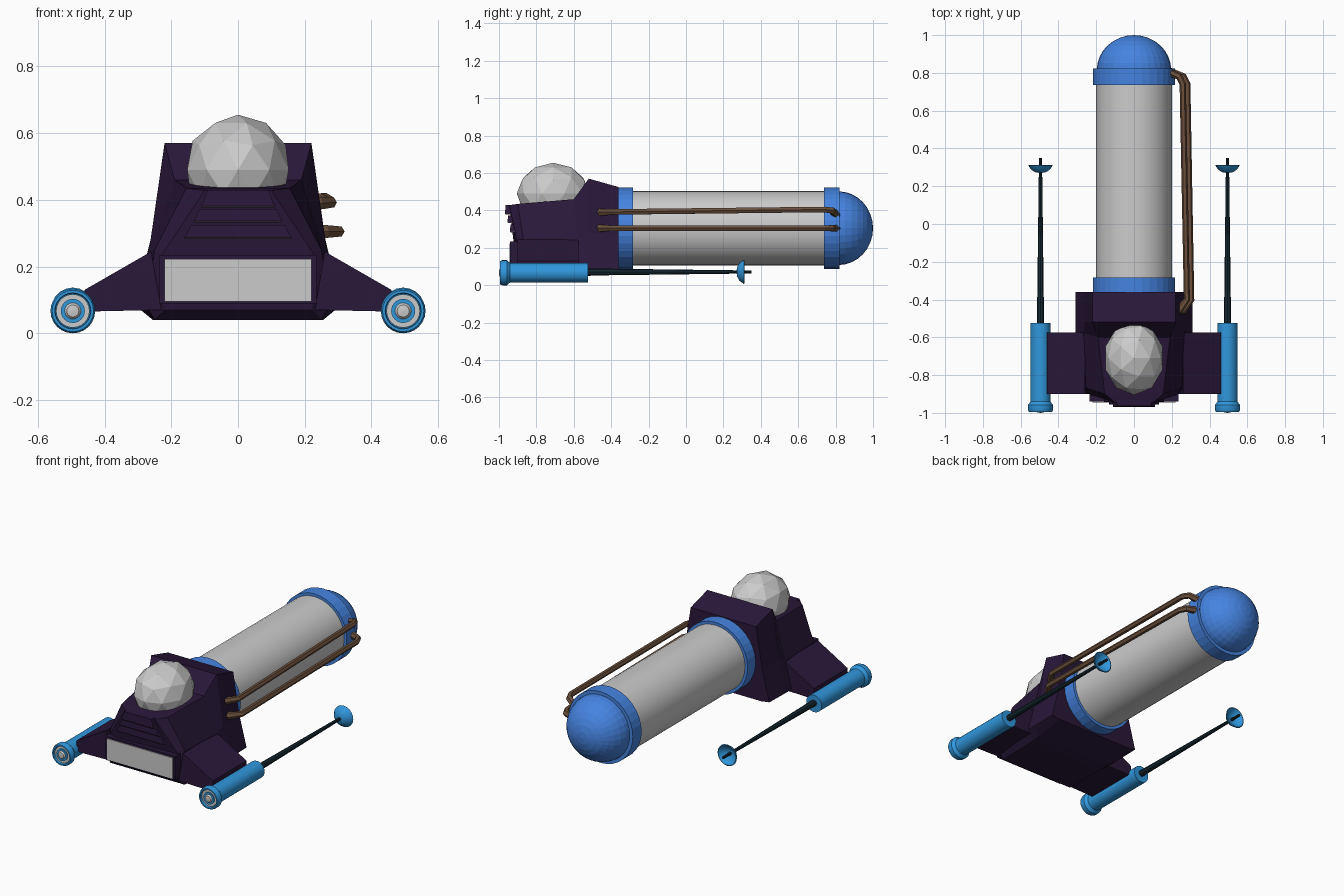
import bpy, bmesh, math
from mathutils import Vector

if "Cube" in bpy.data.objects:
    bpy.data.objects.remove(bpy.data.objects["Cube"])


def material(name, rgb):
    m = bpy.data.materials.new(name)
    m.diffuse_color = (*rgb, 1)
    m.use_nodes = True
    m.node_tree.nodes["Principled BSDF"].inputs["Base Color"].default_value = m.diffuse_color
    return m


PURPLE = material("dark_purple", (0.022, 0.009, 0.042))
BLUE = material("tank_blue", (0.06, 0.23, 0.75))
SKY = material("pod_blue", (0.03, 0.31, 0.72))
TEAL = material("dark_teal", (0.008, 0.022, 0.032))
BROWN = material("pipe_brown", (0.15, 0.08, 0.045))
TRIM = material("vent_trim", (0.09, 0.08, 0.08))


def finish(name, bm, mat=None, smooth=False):
    bmesh.ops.remove_doubles(bm, verts=bm.verts, dist=1e-5)
    bmesh.ops.recalc_face_normals(bm, faces=bm.faces)
    me = bpy.data.meshes.new(name)
    bm.to_mesh(me)
    bm.free()
    for p in me.polygons:
        p.use_smooth = smooth
    if smooth:
        me.set_sharp_from_angle(angle=math.radians(35))
    if mat:
        me.materials.append(mat)
    ob = bpy.data.objects.new(name, me)
    bpy.context.collection.objects.link(ob)
    return ob


def loft(name, rings, mat=None, smooth=False, caps=True):
    """Skin a list of equal-length point loops."""
    bm = bmesh.new()
    loops = [[bm.verts.new(p) for p in r] for r in rings]
    n = len(loops[0])
    for a, b in zip(loops, loops[1:]):
        for i in range(n):
            j = (i + 1) % n
            bm.faces.new((a[i], a[j], b[j], b[i]))
    if caps:
        bm.faces.new(loops[0])
        bm.faces.new(loops[-1])
    return finish(name, bm, mat, smooth)


def lathe(name, profile, mat=None, x=0, z=0, sides=32, smooth=False):
    """Revolve (radius, y) pairs around a line parallel to y."""
    rings = [[(x + r * math.cos(t), y, z + r * math.sin(t))
              for t in (2 * math.pi * i / sides for i in range(sides))]
             for r, y in profile]
    return loft(name, rings, mat, smooth, caps=False)


def slab(name, top, bottom, mat=None):
    """Symmetric block; each end is (half width, front y, back y, z)."""
    return loft(name, [[(-w, f, z), (w, f, z), (w, b, z), (-w, b, z)]
                       for w, f, b, z in (top, bottom)], mat)


# main hull: half sections of (x, y, z) from the tank end to the nose
sections = [
    [(.22, -.36, .525), (.262, -.36, .27), (.31, -.36, .088), (.255, -.36, .08)],
    [(.22, -.52, .57), (.262, -.52, .28), (.31, -.52, .085), (.255, -.54, .045)],
    [(.19, -.60, .46), (.265, -.58, .25), (.31, -.575, .085), (.255, -.60, .04)],
    [(.155, -.90, .435), (.25, -.87, .25), (.275, -.88, .085), (.25, -.87, .04)],
    [(.10, -.945, .428), (.225, -.905, .24), (.225, -.905, .09), (.22, -.905, .07)],
]
loft("hull", [s + [(-x, y, z) for x, y, z in reversed(s)] for s in sections], PURPLE)

# blunt nose with its grey panel
slab("nose_block", (.235, -.94, -.85, .235), (.235, -.94, -.85, .09), PURPLE)
slab("nose_panel", (.22, -.945, -.93, .223), (.22, -.945, -.93, .096), None)

# stepped vent slats above the nose
for i, (w0, w1, y, z0, z1) in enumerate([(.09, .11, -.968, .43, .382),
                                         (.115, .132, -.955, .372, .337),
                                         (.14, .16, -.942, .325, .287)]):
    slab(f"vent_slat_{i}", (w0, y + .004, -.89, z0), (w1, y, -.89, z1), PURPLE)
    slab(f"vent_trim_{i}", (w1, y, -.89, z1), (w1, y + .004, -.89, z1 - .005), TRIM)

# faceted canopy dome
bm = bmesh.new()
bmesh.ops.create_icosphere(bm, subdivisions=2, radius=1)
for v in bm.verts:
    v.co = Vector((v.co.x * .16, v.co.y * .195 - .71, v.co.z * .165 + .49))
finish("canopy", bm)

# storage tank, end rings and rear cap
TZ = .305
lathe("tank", [(0, -.38), (.2, -.38), (.2, .80), (0, .80)], None, z=TZ, smooth=True)
for name, a, b in (("front_ring", -.365, -.283), ("rear_ring", .737, .822)):
    lathe(name, [(.19, a), (.217, a), (.217, b), (.19, b), (.19, a)], BLUE, z=TZ)
lathe("rear_cap", [(.197 * math.cos(k * math.pi / 16), .815 + .185 * math.sin(k * math.pi / 16))
                   for k in range(9)], BLUE, z=TZ)

# wings, side pods and their antennas
PX, PZ = .495, .067
for side, s in (("left", -1), ("right", 1)):
    root = [(s * .23, -.90, .07), (s * .23, -.575, .07),
            (s * .26, -.575, .245), (s * .26, -.90, .245)]
    tip = [(s * .46, -.90, .065), (s * .46, -.575, .065),
           (s * .46, -.575, .13), (s * .46, -.90, .13)]
    loft(side + "_wing", [root, tip], PURPLE)
    x = s * PX
    lathe(side + "_pod", [(0, -.975), (.052, -.975), (.054, -.994), (.062, -.994),
                          (.067, -.982), (.067, -.958), (.052, -.94),
                          (.052, -.525), (0, -.525)], SKY, x, PZ, 24, True)
    lathe(side + "_pod_lens_ring", [(0, -.983), (.05, -.983), (.05, -.97)],
          None, x, PZ, 24)
    lathe(side + "_pod_inner_ring", [(0, -.990), (.036, -.990), (.036, -.975)],
          SKY, x, PZ, 24)
    lathe(side + "_pod_lens", [(0, -1.0), (.018, -.998), (.026, -.988)], None, x, PZ, 24)
    lathe(side + "_antenna_rod", [(0, -.53), (.019, -.53), (.008, .35), (0, .35)],
          TEAL, x, PZ + .004, 8)
    lathe(side + "_antenna_dish", [(0, .270), (.025, .273), (.048, .286), (.065, .310),
                                   (.060, .312), (.045, .294), (.022, .280), (0, .278)],
          SKY, x, PZ + .005, 20, True)

# twin pipes from the hull to the rear ring, right side only
paths = {
    "upper_pipe": [(.20, -.47, .39), (.24, -.455, .39), (.28, -.40, .392),
                   (.258, .74, .405), (.24, .78, .40), (.18, .805, .375)],
    "lower_pipe": [(.22, -.47, .305), (.26, -.455, .305), (.303, -.40, .305),
                   (.282, .74, .305), (.262, .78, .305), (.19, .805, .305)],
}
for name, pts in paths.items():
    cu = bpy.data.curves.new(name, 'CURVE')
    cu.dimensions = '3D'
    cu.bevel_depth = .017
    cu.bevel_resolution = 1
    cu.use_fill_caps = True
    sp = cu.splines.new('POLY')
    sp.points.add(len(pts) - 1)
    for p, co, r in zip(sp.points, pts, (1.3, 1.3, 1, 1, 1.1, 1.3)):
        p.co = (*co, 1)
        p.radius = r
    sp.use_smooth = False
    cu.materials.append(BROWN)
    bpy.context.collection.objects.link(bpy.data.objects.new(name, cu))
